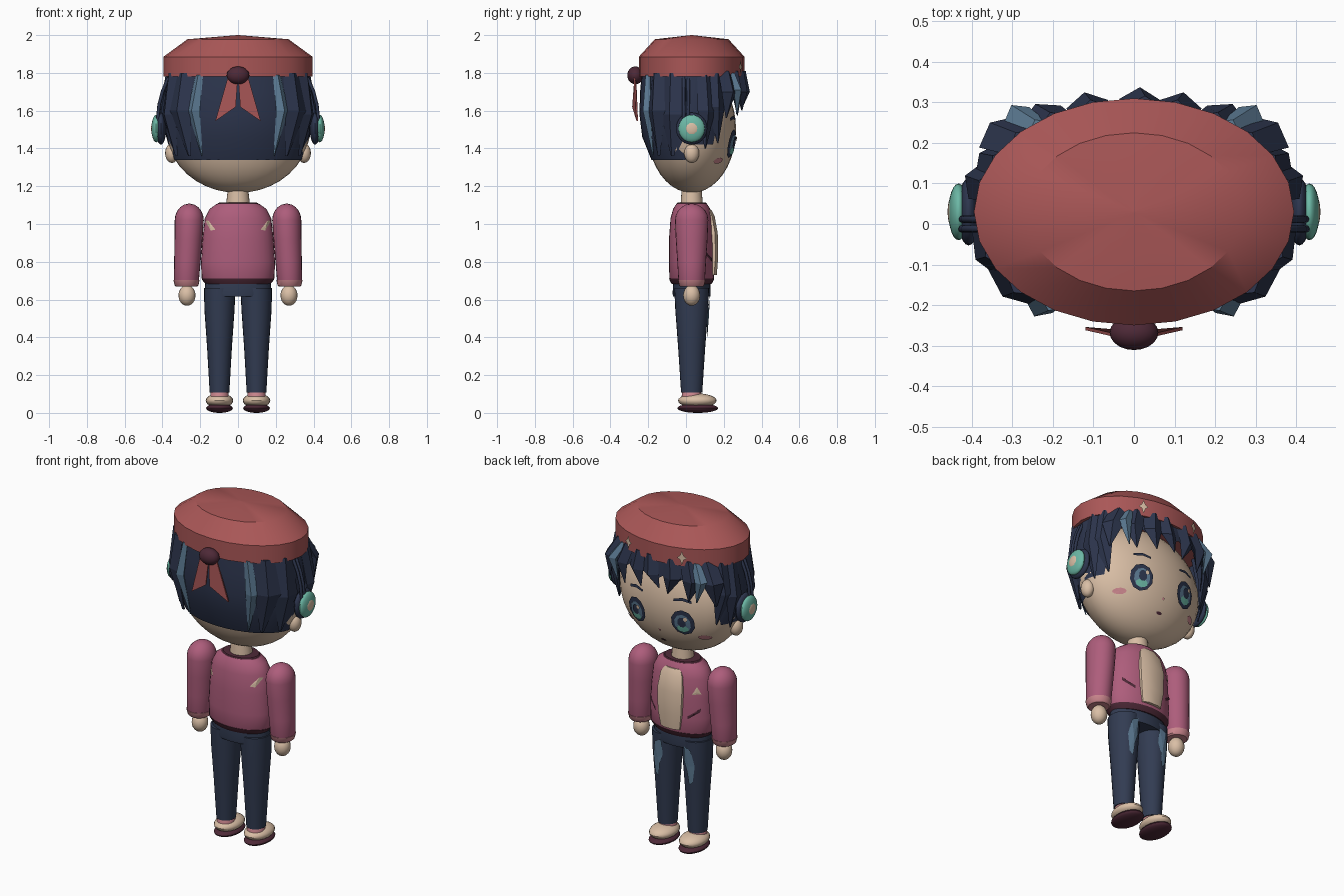
import bpy, bmesh, math
from mathutils import Vector

cube = bpy.data.objects.get("Cube")
if cube:
    bpy.data.objects.remove(cube)


def material(name, col):
    m = bpy.data.materials.new(name)
    m.use_nodes = True
    m.diffuse_color = (*col, 1)
    bsdf = next(n for n in m.node_tree.nodes if n.type == 'BSDF_PRINCIPLED')
    bsdf.inputs["Base Color"].default_value = (*col, 1)
    return m


SKIN = material("warm beige", (0.70, 0.52, 0.38))
RED = material("brick red", (0.40, 0.095, 0.095))
NAVY = material("hair navy", (0.026, 0.036, 0.075))
DENIM = material("denim blue", (0.032, 0.045, 0.085))
ROSE = material("dusty rose", (0.42, 0.11, 0.20))
PINK = material("light pink", (0.60, 0.24, 0.27))
MAROON = material("dark maroon", (0.075, 0.022, 0.038))
TEAL = material("mint teal", (0.15, 0.48, 0.38))
SLATE = material("slate blue", (0.11, 0.20, 0.30))
CY = 0.03  # depth of the body's axis


def finish(bm, name, mat, smooth=True, recalc=True):
    if recalc:
        bmesh.ops.recalc_face_normals(bm, faces=bm.faces)
    me = bpy.data.meshes.new(name)
    bm.to_mesh(me)
    bm.free()
    me.materials.append(mat)
    ob = bpy.data.objects.new(name, me)
    bpy.context.collection.objects.link(ob)
    if smooth:
        bpy.ops.object.select_all(action='DESELECT')
        ob.select_set(True)
        bpy.context.view_layer.objects.active = ob
        bpy.ops.object.shade_smooth_by_angle(angle=math.radians(35))
    return ob


def bridge(bm, rings, cap=True):
    n = len(rings[0])
    for a, b in zip(rings, rings[1:]):
        for i in range(n):
            j = (i + 1) % n
            bm.faces.new((a[i], a[j], b[j], b[i]))
    if cap:
        bm.faces.new(rings[0])
        bm.faces.new(rings[-1])


def loft(name, rings, mat, n=24, smooth=True):
    """Stack of ellipses: (z, rx, ry, cx, cy)."""
    bm = bmesh.new()
    loops = [[bm.verts.new((cx + rx * math.cos(2 * math.pi * i / n),
                            cy + ry * math.sin(2 * math.pi * i / n), z)) for i in range(n)]
             for z, rx, ry, cx, cy in rings]
    bridge(bm, loops)
    return finish(bm, name, mat, smooth)


def ball(name, c, r, mat, u=20, v=12):
    bm = bmesh.new()
    bmesh.ops.create_uvsphere(bm, u_segments=u, v_segments=v, radius=1)
    for p in bm.verts:
        p.co = Vector(c) + Vector((p.co.x * r[0], p.co.y * r[1], p.co.z * r[2]))
    return finish(bm, name, mat)


def patch(name, pts, depth, mat, lift=0.006, side=1):
    """Thin decal; depth(x, z) gives the half depth of the surface below it."""
    bm = bmesh.new()
    place = lambda x, z: bm.verts.new((x, CY + side * (depth(x, z) + lift), z))
    ring = [place(x, z) for x, z in pts]
    mid = place(sum(p[0] for p in pts) / len(pts), sum(p[1] for p in pts) / len(pts))
    for i in range(len(ring)):
        f = bm.faces.new((ring[i], ring[(i + 1) % len(ring)], mid))
        f.normal_update()
        if f.normal.y * side < 0:
            f.normal_flip()
    return finish(bm, name, mat, False, False)


def oval(x, z, rx, rz, n=10):
    return [(x + rx * math.cos(2 * math.pi * (i + .5) / n), z + rz * math.sin(2 * math.pi * (i + .5) / n))
            for i in range(n)]


def lock(name, path, mat, depth=0.03):
    """Faceted hair strand: (degrees from +y, outward scale, z, half width)."""
    bm = bmesh.new()
    rings = []
    for deg, out, z, w in path:
        a = math.radians(deg)
        c = Vector((0.375 * out * math.sin(a), CY + 0.262 * out * math.cos(a), z))
        t = Vector((0.375 * math.cos(a), -0.262 * math.sin(a), 0)).normalized()
        o = Vector((t.y, -t.x, 0)) * -1
        d = depth * min(1, w / 0.04)
        rings.append([bm.verts.new(c + v) for v in (t * w, o * d, -t * w, -o * d)])
    bridge(bm, rings)
    return finish(bm, name, mat, False)


def ellipse_depth(x, rx, ry):
    return ry * math.sqrt(max(0.0, 1 - (x / rx) ** 2))


# Head, neck and face surface
ball("head", (0, CY, 1.5), (0.38, 0.235, 0.335), SKIN, 32, 20)
loft("neck", [(1.08, .065, .06, 0, CY), (1.13, .06, .057, 0, CY), (1.22, .05, .05, 0, CY)], SKIN)


def face(x, z):
    return 0.235 * math.sqrt(max(0.0, 1 - (x / .38) ** 2 - ((z - 1.5) / .335) ** 2))


for s, side in ((1, "left"), (-1, "right")):
    X = .15 * s
    patch(side + "_eye_outline", oval(X, 1.425, .066, .077), face, NAVY, .008)
    patch(side + "_eye_iris", oval(X, 1.42, .046, .056), face, SLATE, .011)
    patch(side + "_eye_glow", oval(X, 1.388, .034, .022), face, TEAL, .014)
    patch(side + "_eye_pupil", oval(X, 1.43, .024, .032, 8), face, NAVY, .016)
    patch(side + "_eye_shine", oval(X - .022, 1.452, .012, .014, 6), face, SKIN, .018)
    patch(side + "_brow", [(s * .10, 1.56), (s * .15, 1.573), (s * .20, 1.56), (s * .20, 1.545),
                           (s * .15, 1.556), (s * .10, 1.547)], face, NAVY, .008)
    patch(side + "_blush", oval(s * .245, 1.335, .032, .016), face, PINK)
    ball(side + "_ear", (s * .35, CY, 1.375), (.036, .04, .052), SKIN, 16, 10)
patch("nose", oval(0, 1.345, .008, .008, 6), face, PINK)
patch("mouth", oval(0, 1.272, .018, .008, 8), face, MAROON)

# Hair shell: hem height follows the direction around the head
bm = bmesh.new()
N = 40
prof = ((1.82, .37, .262), (1.68, .388, .275), (1.55, .392, .277), (1.44, .376, .258), (1.34, .340, .213))
cols = []
for i in range(N):
    a = 2 * math.pi * i / N
    dy = math.cos(a)
    hem = 1.34 if dy < -.05 else 1.42 if dy < .55 else (1.70 if i % 2 else 1.66)
    col = []
    for k in range(5):
        z = 1.82 - (1.82 - hem) * k / 4
        for (z0, x0, y0), (z1, x1, y1) in zip(prof, prof[1:]):
            if z1 - 1e-6 <= z <= z0 + 1e-6:
                f = (z0 - z) / (z0 - z1)
                rx, ry = x0 + (x1 - x0) * f, y0 + (y1 - y0) * f
                break
        col.append(bm.verts.new((rx * math.sin(a), CY + ry * dy, z)))
    cols.append(col)
for i in range(N):
    a, b = cols[i], cols[(i + 1) % N]
    for k in range(4):
        bm.faces.new((a[k], a[k + 1], b[k + 1], b[k]))
bm.faces.new([c[0] for c in cols])
finish(bm, "hair_shell", NAVY)

# Fringe, side and back strands
lock("fringe_middle", [(4, .98, 1.81, .05), (2, 1.06, 1.70, .05), (-5, 1.03, 1.62, .003)], NAVY)
for s, side in ((1, "left"), (-1, "right")):
    for nm, path, mat in (
        ("fringe_inner", [(16, .98, 1.81, .05), (17, 1.06, 1.70, .052), (13, 1.04, 1.60, .003)], NAVY),
        ("fringe_outer", [(32, .98, 1.81, .05), (34, 1.10, 1.70, .055), (31, 1.08, 1.575, .003)], NAVY),
        ("fringe_highlight", [(38, 1.02, 1.80, .025), (40, 1.20, 1.71, .035), (37, 1.14, 1.58, .003)], SLATE),
        ("fringe_corner", [(48, .98, 1.81, .05), (50, 1.17, 1.70, .06), (53, 1.16, 1.56, .004)], NAVY),
        ("sideburn", [(62, .98, 1.80, .05), (63, 1.07, 1.62, .06), (58, 1.0, 1.43, .004)], NAVY),
        ("side_strand", [(75, .98, 1.79, .04), (74, 1.08, 1.60, .05), (74, 1.0, 1.40, .004)], NAVY),
        ("back_strand", [(132, 1.0, 1.80, .05), (131, 1.08, 1.6, .07), (134, .95, 1.36, .01)], NAVY),
        ("back_side_strand", [(112, .98, 1.80, .05), (112, 1.05, 1.58, .07), (114, .95, 1.36, .01)], NAVY),
        ("back_highlight", [(148, 1.03, 1.79, .022), (145, 1.09, 1.60, .036), (147, .93, 1.36, .003)], SLATE),
    ):
        lock(side + "_" + nm, [(s * d, o, z, w) for d, o, z, w in path], mat)

# Beret with pompom, ribbon tails and pins
loft("hat", [(1.78, .395, .28, 0, CY), (1.885, .395, .28, 0, CY), (1.978, .268, .195, 0, CY),
             (2.0, .004, .003, 0, CY)], RED, 24)
ball("pompom", (0, -.268, 1.787), (.06, .043, .047), MAROON)
for s, side in ((1, "left"), (-1, "right")):
    bm = bmesh.new()
    pts = [(0, -.272, 1.79), (s * .05, -.278, 1.79), (s * .12, -.262, 1.545), (s * .012, -.285, 1.62)]
    front = [bm.verts.new(p) for p in pts]
    back = [bm.verts.new((p[0], p[1] + .008, p[2])) for p in pts]
    bridge(bm, [front, back])
    finish(bm, side + "_ribbon_tail", RED, False)
    X = s * .175
    patch(side + "_hat_pin", [(X, 1.872), (X + .01, 1.845), (X + .026, 1.832), (X + .01, 1.82), (X, 1.79),
                              (X - .01, 1.82), (X - .026, 1.832), (X - .01, 1.845)],
          lambda x, z: ellipse_depth(x, .395, .28), SKIN, .008)

# Headphones
for s, side in ((1, "left"), (-1, "right")):
    ball(side + "_ear_pad", (s * .408, CY, 1.505), (.028, .083, .085), NAVY, 24, 12)
    ball(side + "_ear_cup", (s * .433, CY, 1.505), (.025, .07, .073), TEAL, 24, 12)
    ball(side + "_cup_center", (s * .449, CY, 1.505), (.011, .038, .038), SKIN, 16, 8)
    for k, y in enumerate((-.012, .012)):
        cu = bpy.data.curves.new(side + "_headband_rail", 'CURVE')
        cu.dimensions = '3D'
        cu.bevel_depth = .009
        cu.bevel_resolution = 2
        sp = cu.splines.new('POLY')
        path = ((.410, 1.50), (.425, 1.56), (.418, 1.63), (.40, 1.70), (.375, 1.76), (.33, 1.82))
        sp.points.add(len(path) - 1)
        for p, (x, z) in zip(sp.points, path):
            p.co = (s * x, y, z, 1)
        cu.materials.append(NAVY)
        bpy.context.collection.objects.link(bpy.data.objects.new(cu.name, cu))

# Jacket
TORSO = ((.69, .175, .108), (.715, .193, .118), (.80, .196, .12), (.92, .188, .12), (1.03, .176, .112),
         (1.08, .15, .098), (1.105, .115, .082))
loft("jacket", [(z, x, y, 0, CY) for z, x, y in TORSO], ROSE, 32)
loft("jacket_hem", [(.682, .17, .105, 0, CY), (.70, .187, .116, 0, CY), (.712, .194, .12, 0, CY)], MAROON, 32)
loft("collar", [(1.095, .118, .085, 0, CY), (1.112, .105, .078, 0, CY), (1.114, .085, .066, 0, CY)], MAROON)


def torso(x, z):
    for (z0, x0, y0), (z1, x1, y1) in zip(TORSO, TORSO[1:]):
        if z0 <= z <= z1:
            f = (z - z0) / (z1 - z0)
            return ellipse_depth(x, x0 + (x1 - x0) * f, y0 + (y1 - y0) * f)
    return .1


# Shirt panel down the open front
bm = bmesh.new()
rows = [[bm.verts.new((x, y, z)) for x, y in ((-w, CY + .09), (-w, f - .014), (-w * .5, f), (w * .5, f),
                                              (w, f - .014), (w, CY + .09))]
        for z, w, f in ((.73, .062, .163), (.82, .075, .170), (.95, .08, .168), (1.04, .07, .152), (1.075, .05, .135))]
bridge(bm, rows)
finish(bm, "shirt_panel", SKIN)
patch("chest_badge", [(-.125, .945), (-.165, .945), (-.145, .99)], torso, SKIN)

for s, side in ((1, "left"), (-1, "right")):
    patch(side + "_pocket_slit", [(s * x, z) for x, z in ((.105, .80), (.165, .845), (.165, .863), (.105, .818))],
          torso, MAROON)
    patch(side + "_shoulder_mark", [(s * x, z) for x, z in ((.172, 1.015), (.158, 1.02), (.12, .97), (.145, .965))],
          torso, SKIN, .006, -1)
    # Arm, cuff and hand
    arm = [(.675, .058, .062, .272, CY), (.70, .066, .07, .273, CY), (.80, .070, .076, .268, CY),
           (.92, .074, .084, .262, CY), (1.02, .077, .088, .258, CY)]
    arm += [(1.02 + .088 * math.sin(t), .077 * math.cos(t), .088 * math.cos(t), .258, CY)
            for t in (.3, .6, .9, 1.2, 1.5)]
    loft(side + "_sleeve", [(z, x, y, s * c, d) for z, x, y, c, d in arm], ROSE)
    loft(side + "_cuff", [(.668, .055, .059, s * .272, CY), (.675, .063, .066, s * .272, CY),
                          (.703, .069, .073, s * .273, CY)], PINK)
    ball(side + "_hand", (s * .27, CY, .622), (.045, .045, .055), SKIN, 16, 12)
    # Leg, wear patch, sock and shoe
    loft(side + "_leg", [(.108, .052, .056, s * .098, CY), (.35, .066, .072, s * .098, CY),
                         (.55, .08, .087, s * .098, CY), (.66, .083, .092, s * .097, CY)], DENIM)
    patch(side + "_jean_patch", [(s * x, z) for x, z in ((.075, .63), (.118, .61), (.135, .52), (.122, .42),
                                                         (.10, .40), (.09, .48), (.07, .54))],
          lambda x, z: ellipse_depth(x - s * .098, .05 + .052 * z, .046 + .075 * z), SLATE, .007)
    loft(side + "_sock", [(.08, .05, .054, s * .098, CY), (.11, .046, .05, s * .098, CY),
                          (.122, .04, .045, s * .098, CY)], PINK)
    ball(side + "_shoe", (s * .098, .06, .065), (.073, .102, .038), SKIN)
    ball(side + "_sole", (s * .098, .062, .025), (.071, .108, .025), MAROON)

# Hips
loft("hips", [(.615, .172, .098, 0, CY), (.63, .177, .101, 0, CY), (.69, .174, .098, 0, CY)], DENIM, 32)
